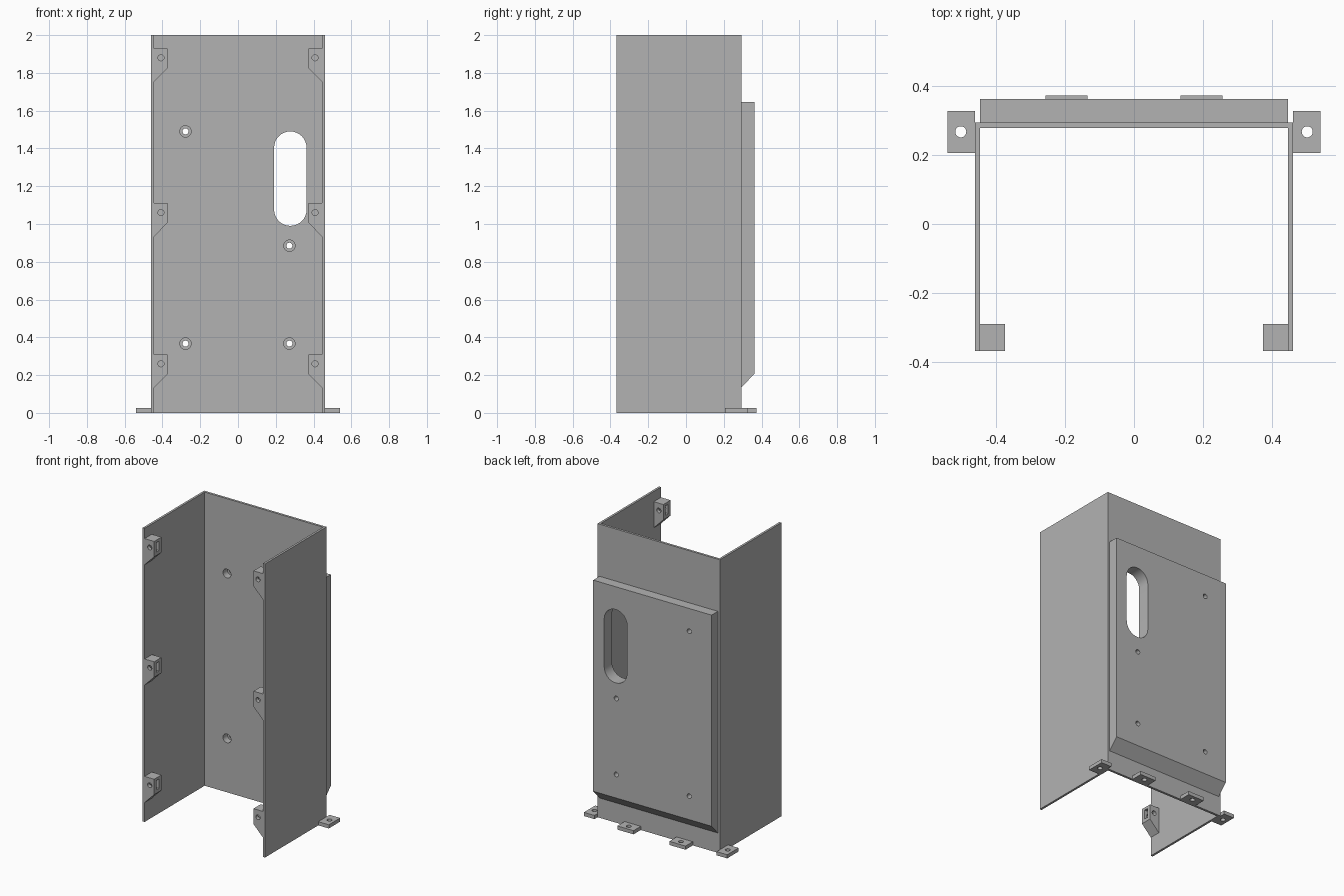
import bpy
import math
from mathutils import Matrix, Vector

cube = bpy.data.objects.get("Cube")
if cube:
    bpy.data.objects.remove(cube, do_unlink=True)

grey = bpy.data.materials.new("plain_grey")
grey.use_nodes = True
COLOUR = (0.45, 0.45, 0.45, 1)
grey.diffuse_color = COLOUR
grey.node_tree.nodes["Principled BSDF"].inputs["Base Color"].default_value = COLOUR

# For each extrusion axis, where the profile's (u, v) and the depth d go
PLACE = {
    "x": lambda u, v, d: (d, u, v),
    "y": lambda u, v, d: (u, d, v),
    "z": lambda u, v, d: (u, v, d),
}


def prism(name, profile, axis, start, end):
    """Extrude a closed 2D profile along an axis."""
    import bmesh
    bm = bmesh.new()
    place = PLACE[axis]
    low = [bm.verts.new(place(u, v, start)) for u, v in profile]
    high = [bm.verts.new(place(u, v, end)) for u, v in profile]
    bm.faces.new(low)
    bm.faces.new(high)
    n = len(profile)
    for i in range(n):
        j = (i + 1) % n
        bm.faces.new((low[i], low[j], high[j], high[i]))
    bmesh.ops.recalc_face_normals(bm, faces=bm.faces)
    mesh = bpy.data.meshes.new(name)
    bm.to_mesh(mesh)
    bm.free()
    mesh.materials.append(grey)
    obj = bpy.data.objects.new(name, mesh)
    bpy.context.collection.objects.link(obj)
    return obj


def rect(u0, u1, v0, v1):
    return [(u0, v0), (u1, v0), (u1, v1), (u0, v1)]


def capsule(u, v, r, half=0, steps=16):
    """Circle, or an upright slot when half is above zero."""
    points = []
    for sign, offset in ((half, 0), (-half, math.pi)):
        for i in range(steps + (1 if half else 0)):
            a = offset + math.pi * i / steps
            points.append((u + r * math.cos(a), v + sign + r * math.sin(a)))
    return points


def cut(obj, cutters):
    for c in cutters:
        c.hide_render = True
        mod = obj.modifiers.new("cut", "BOOLEAN")
        mod.operation = "DIFFERENCE"
        mod.solver = "EXACT"
        mod.object = c
    bpy.context.view_layer.update()
    graph = bpy.context.evaluated_depsgraph_get()
    mesh = bpy.data.meshes.new_from_object(obj.evaluated_get(graph))
    obj.modifiers.clear()
    obj.data = mesh


def discard(cutters):
    for c in cutters:
        bpy.data.objects.remove(c, do_unlink=True)


def smooth(obj):
    bpy.ops.object.select_all(action="DESELECT")
    obj.select_set(True)
    bpy.context.view_layer.objects.active = obj
    bpy.ops.object.shade_smooth_by_angle(angle=math.radians(30))


OUT, IN = 0.461, 0.446
FRONT, WALL, BACK, PAD = -0.368, 0.278, 0.294, 0.362

# U-shaped shell, open at the front, top and bottom
shell = prism("channel_shell", [
    (-OUT, FRONT), (-IN, FRONT), (-IN, WALL), (IN, WALL),
    (IN, FRONT), (OUT, FRONT), (OUT, BACK), (-OUT, BACK)], "z", 0, 2)

# Thick raised pad on the back, with a sloped lower edge
pad = prism("back_pad", [
    (BACK, 0.135), (PAD, 0.207), (PAD, 1.645), (BACK, 1.645)], "x", -IN, IN)

# Cable slot and counterbored screw holes through wall and pad
cutters = [prism("cable_slot", capsule(0.277, 1.24, 0.086, 0.164), "y", 0.2, 0.45)]
for x, z in ((-0.278, 1.49), (-0.278, 0.367), (0.272, 0.885), (0.272, 0.367)):
    cutters.append(prism("screw_hole", capsule(x, z, 0.016), "y", 0.2, 0.45))
    cutters.append(prism("counterbore", capsule(x, z, 0.03), "y", 0.2, 0.325))
for part in (shell, pad):
    cut(part, cutters)
    smooth(part)
discard(cutters)

# Cover brackets: wedge-bottomed blocks with a screw hole and a nut slot
for side, s in (("right", -1), ("left", 1)):
    for level, top in (("lower", 0.31), ("middle", 1.11), ("upper", 1.93)):
        bracket = prism(f"{side}_{level}_bracket", [
            (s * IN, top), (s * 0.374, top), (s * 0.374, top - 0.105),
            (s * IN, top - 0.178)], "y", FRONT, -0.29)
        z = top - 0.05
        tools = [
            prism("bracket_hole", capsule(s * 0.408, z, 0.016), "y", -0.5, -0.2),
            prism("nut_slot", rect(-0.342, -0.316, z - 0.032, z + 0.032),
                  "x", s * 0.36, s * 0.436)]
        cut(bracket, tools)
        discard(tools)
        smooth(bracket)


# Mounting feet with bolt holes, two at the sides and two at the back
def foot(name, x0, x1, y0, y1, hx, hy):
    obj = prism(name, rect(x0, x1, y0, y1), "z", 0, 0.025)
    tools = [prism("bolt_hole", capsule(hx, hy, 0.016), "z", -0.1, 0.1)]
    cut(obj, tools)
    discard(tools)
    smooth(obj)


for side, s in (("right", -1), ("left", 1)):
    foot(f"{side}_side_foot", *sorted((s * OUT, s * 0.54)), 0.206, 0.328,
         s * 0.502, 0.267)
    foot(f"{side}_back_foot", s * 0.196 - 0.061, s * 0.196 + 0.061, BACK, 0.372,
         s * 0.196, 0.335)
